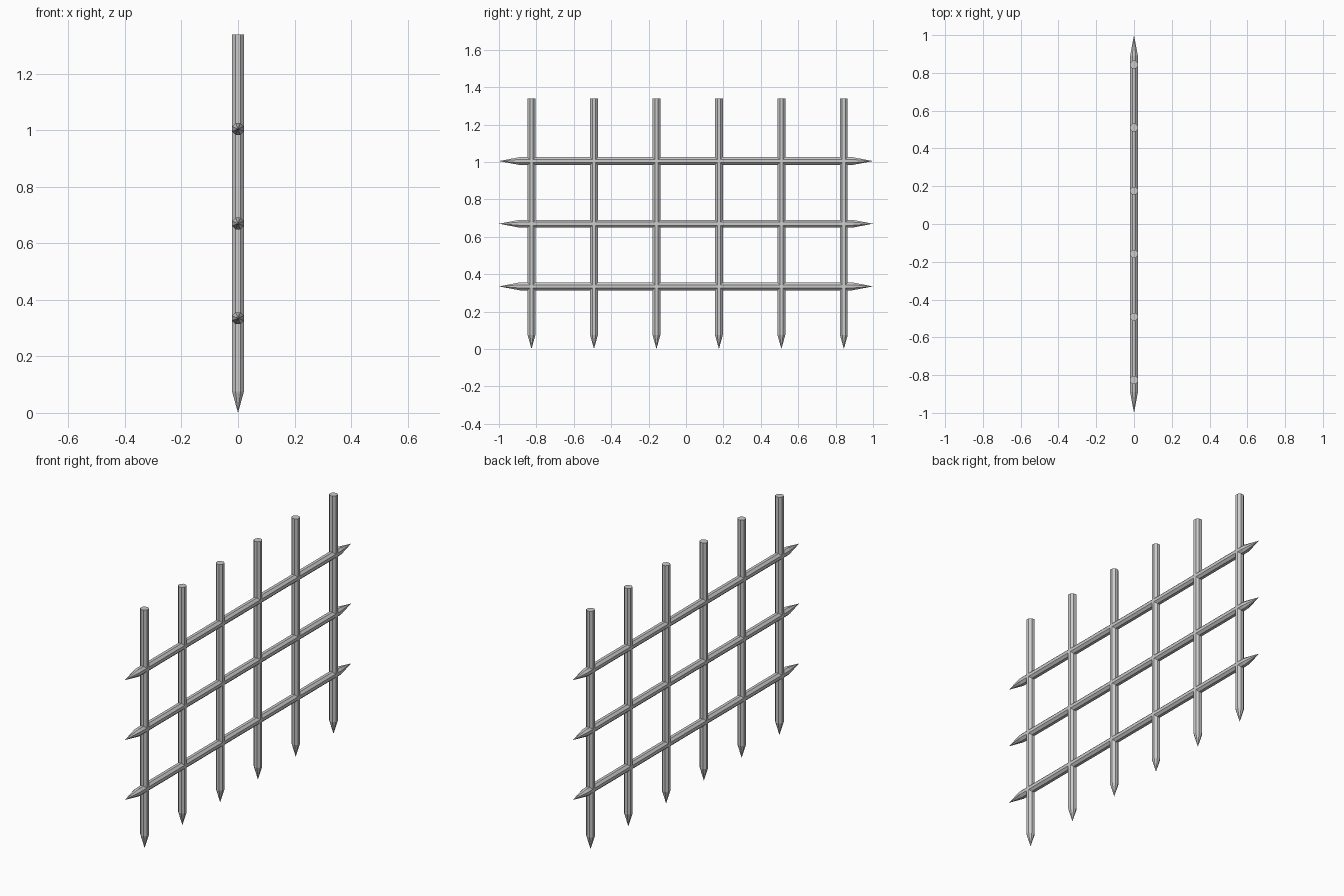
import bpy, bmesh, math
from mathutils import Matrix, Vector

if "Cube" in bpy.data.objects:
    bpy.data.objects.remove(bpy.data.objects["Cube"])

def bar(name, rings, matrix, sides=8):
    # lathe along local z; radius 0 makes a pointed end
    bm = bmesh.new()
    loops = []
    for z, r in rings:
        if r == 0:
            loops.append([bm.verts.new((0, 0, z))] * sides)
        else:
            loops.append([bm.verts.new((r * math.cos((i + .5) * math.tau / sides),
                                        r * math.sin((i + .5) * math.tau / sides), z))
                          for i in range(sides)])
    for a, b in zip(loops, loops[1:]):
        for i in range(sides):
            j = (i + 1) % sides
            bm.faces.new(list(dict.fromkeys((a[i], a[j], b[j], b[i]))))
    for loop in (loops[0], loops[-1]):
        if loop[0] != loop[1]:
            bm.faces.new(loop)
    bmesh.ops.recalc_face_normals(bm, faces=bm.faces)
    me = bpy.data.meshes.new(name)
    bm.to_mesh(me)
    bm.free()
    ob = bpy.data.objects.new(name, me)
    ob.matrix_world = matrix
    bpy.context.collection.objects.link(ob)

R = 0.0225
# upright bars, pointed at the bottom
for i in range(6):
    bar(f"upright_bar_{i+1}", [(0, 0), (0.075, R), (1.34, R)],
        Matrix.Translation((0, -0.826 + 0.334 * i, 0)))
# cross bars, pointed at both ends
for i in range(3):
    bar(f"cross_bar_{i+1}", [(-1, 0), (-0.89, R), (0.89, R), (1, 0)],
        Matrix.Translation((0, 0, 0.335 * (i + 1))) @ Matrix.Rotation(math.pi / 2, 4, 'X'))
